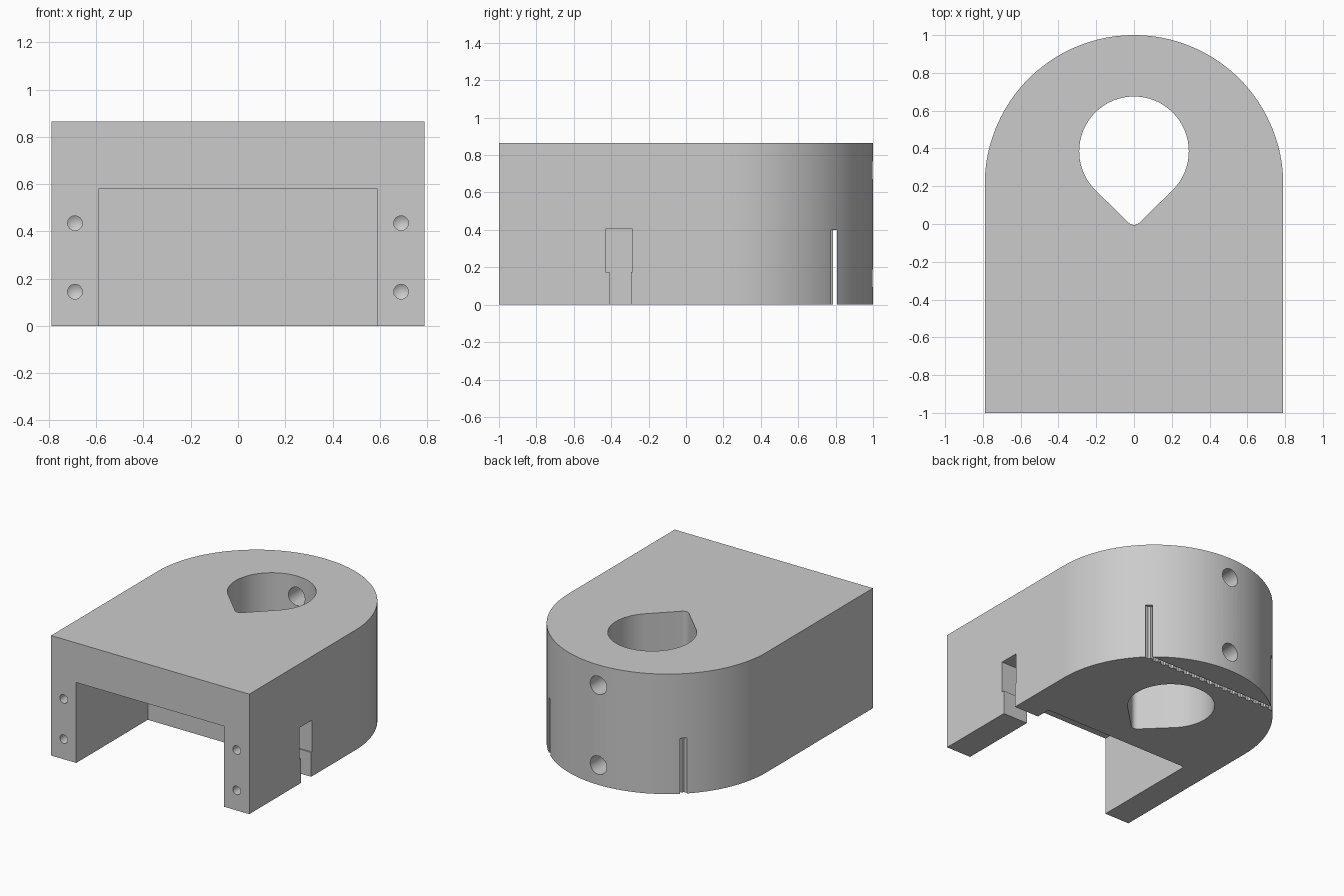
import bpy, bmesh, math
from mathutils import Matrix, Vector

if "Cube" in bpy.data.objects:
    bpy.data.objects.remove(bpy.data.objects["Cube"], do_unlink=True)

WIDTH, HEIGHT = 0.79, 0.865      # half width, full height
ARC_Y = 0.21                     # centre of the rounded back

grey = bpy.data.materials.new("plain grey")
grey.use_nodes = True
colour = (0.6, 0.6, 0.6, 1)
grey.diffuse_color = colour
grey.node_tree.nodes["Principled BSDF"].inputs["Base Color"].default_value = colour


def arc(cx, cy, r, start, end, steps):
    """Points along an arc, angles in degrees."""
    angles = [math.radians(start + (end - start) * i / steps) for i in range(steps + 1)]
    return [(cx + r * math.cos(a), cy + r * math.sin(a)) for a in angles]


def prism(name, outline, low, high, point=0, matrix=Matrix()):
    """Extrude a flat outline along z, optionally ending in a drill point."""
    bm = bmesh.new()
    face = bm.faces.new([bm.verts.new((x, y, low)) for x, y in outline])
    top = bmesh.ops.extrude_face_region(bm, geom=[face], use_keep_orig=True)["geom"]
    bmesh.ops.translate(bm, vec=Vector((0, 0, high - low)),
                        verts=[g for g in top if isinstance(g, bmesh.types.BMVert)])
    if point:
        cap = next(g for g in top if isinstance(g, bmesh.types.BMFace))
        tip = bmesh.ops.poke(bm, faces=[cap])["verts"][0]
        tip.co.z = high + point
    bmesh.ops.transform(bm, matrix=matrix, verts=bm.verts)
    bmesh.ops.recalc_face_normals(bm, faces=bm.faces)
    mesh = bpy.data.meshes.new(name)
    bm.to_mesh(mesh)
    bm.free()
    mesh.materials.append(grey)
    obj = bpy.data.objects.new(name, mesh)
    bpy.context.collection.objects.link(obj)
    return obj


def box(name, x0, x1, y0, y1, z0, z1):
    return prism(name, [(x0, y0), (x1, y0), (x1, y1), (x0, y1)], z0, z1)


def drill(name, x, z, r, y0, y1, point=0):
    """Round hole running from y0 to y1 along +y."""
    turn = Matrix.Translation((x, 0, z)) @ Matrix.Rotation(-math.pi / 2, 4, "X")
    return prism(name, arc(0, 0, r, 0, 360, 32)[:-1], y0, y1, point, turn)


# Main block: square front, half-round back
outline = [(-WIDTH, -1), (WIDTH, -1)] + arc(0, ARC_Y, WIDTH, 0, 180, 80)
body = prism("clamp_body", outline, 0, HEIGHT)

cutters = []

# Open bay at the front
cutters.append(box("front_bay", -0.59, 0.59, -1.1, -0.185, -0.1, 0.58))

# Teardrop shaft through the full height, with a rounded tip
teardrop = arc(0, 0.385, 0.29, -45, 225, 72) + arc(0, 0.035, 0.04, 225, 315, 8)
cutters.append(prism("teardrop_shaft", teardrop, -0.1, HEIGHT + 0.1))

# Stepped slot through one side wall
cutters.append(box("side_slot_lower", 0.5, 0.9, -0.41, -0.295, -0.1, 0.2))
cutters.append(box("side_slot_upper", 0.5, 0.9, -0.43, -0.285, 0.175, 0.405))

# Thin toothed slot across the rounded back
pitch = 0.067
teeth = []
for i in range(-10, 11):
    for dx, y in ((-0.3, 0.785), (-0.2, 0.77), (0.2, 0.77), (0.3, 0.785)):
        teeth.append(((i + dx) * pitch, y))
slot = [(-0.85, 0.785)] + teeth + [(0.85, 0.785), (0.85, 0.808), (-0.85, 0.808)]
cutters.append(prism("toothed_slot", slot, -0.1, 0.4))

# Blind screw holes in the front legs
for x in (-0.69, 0.69):
    for z in (0.145, 0.435):
        cutters.append(drill("leg_screw_hole", x, z, 0.031, -1.1, -0.6, 0.02))

# Through holes from the back into the shaft
for z in (0.142, 0.718):
    cutters.append(drill("back_screw_hole", 0, z, 0.066, 0.45, 1.1))

# Cut everything out of the block
bpy.context.view_layer.objects.active = body
for cutter in cutters:
    mod = body.modifiers.new("cut", "BOOLEAN")
    mod.operation, mod.solver, mod.object = "DIFFERENCE", "EXACT", cutter
    bpy.ops.object.modifier_apply(modifier=mod.name)
    bpy.data.objects.remove(cutter, do_unlink=True)

# Smooth the curved walls and keep the edges sharp
bpy.ops.object.select_all(action="DESELECT")
body.select_set(True)
bpy.ops.object.shade_smooth_by_angle(angle=math.radians(30))
